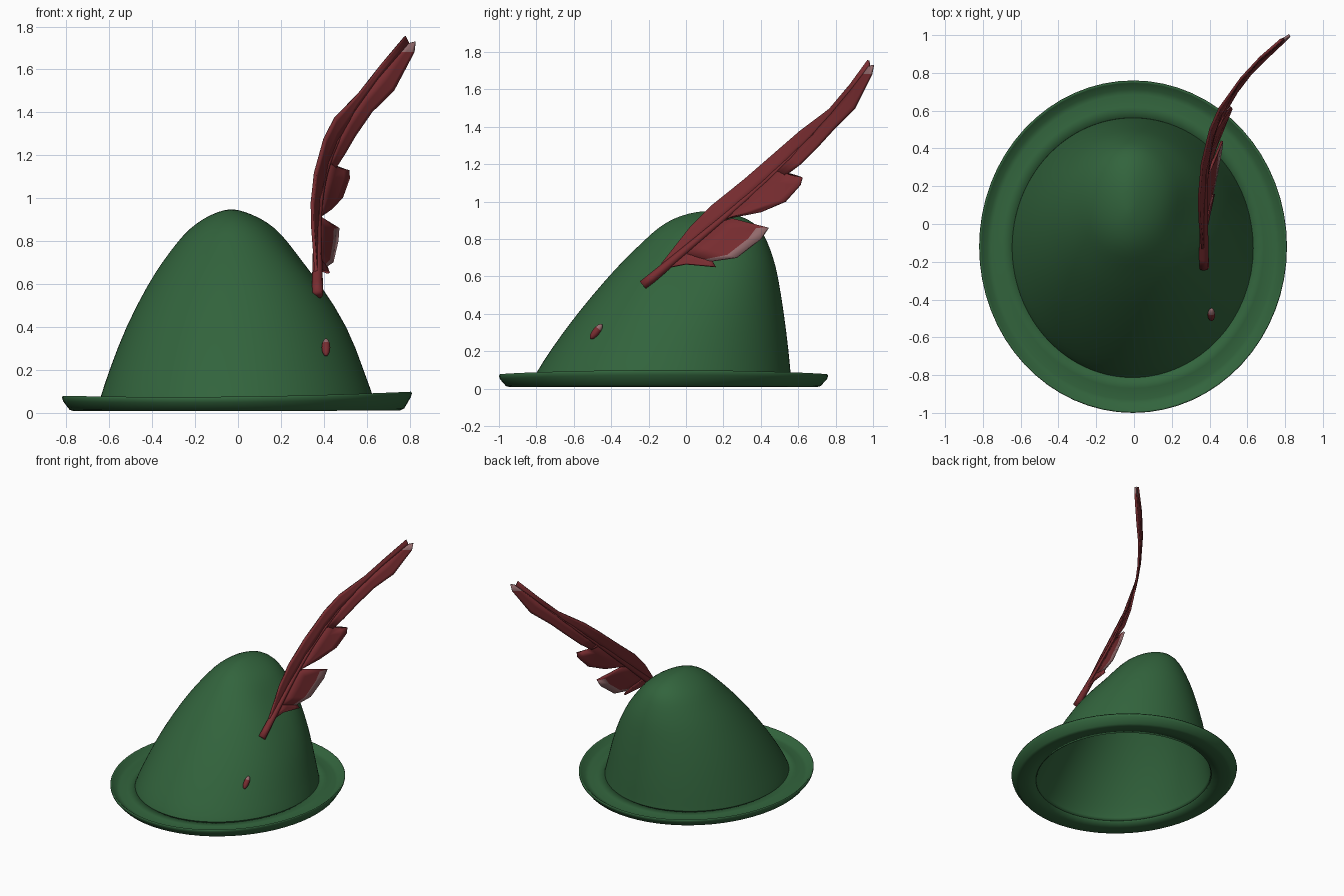
import bpy, bmesh, math
from mathutils import Vector

if "Cube" in bpy.data.objects:
    bpy.data.objects.remove(bpy.data.objects["Cube"])


def material(name, rgb):
    m = bpy.data.materials.new(name)
    m.use_nodes = True
    m.diffuse_color = (*rgb, 1)
    bsdf = m.node_tree.nodes["Principled BSDF"]
    bsdf.inputs["Base Color"].default_value = (*rgb, 1)
    bsdf.inputs["Roughness"].default_value = 0.8
    return m


green = material("felt green", (0.032, 0.127, 0.046))
wine = material("feather wine red", (0.19, 0.026, 0.03))
dusty = material("feather dusty pink", (0.30, 0.15, 0.155))


def finish(bm, name, mats):
    bmesh.ops.recalc_face_normals(bm, faces=bm.faces)
    mesh = bpy.data.meshes.new(name)
    bm.to_mesh(mesh)
    bm.free()
    ob = bpy.data.objects.new(name, mesh)
    bpy.context.collection.objects.link(ob)
    for m in mats:
        mesh.materials.append(m)
    for p in mesh.polygons:
        p.use_smooth = True
    return ob


def ring(bm, x0, x1, y0, y1, z, n=64):
    """Elliptical ring fitted to the given x and y limits."""
    loop = []
    for i in range(n):
        a = math.tau * i / n
        loop.append(bm.verts.new(((x0 + x1) / 2 + (x1 - x0) / 2 * math.cos(a),
                                  (y0 + y1) / 2 + (y1 - y0) / 2 * math.sin(a), z)))
    return loop


def bridge(bm, a, b):
    for i in range(len(a)):
        j = (i + 1) % len(a)
        bm.faces.new((a[i], a[j], b[j], b[i]))


# Crown: stacked ellipses leaning to the back
sections = [
    (-.65, .64, -.82, .565, .04), (-.64, .63, -.805, .56, .08),
    (-.60, .585, -.73, .55, .2), (-.525, .515, -.585, .525, .4),
    (-.42, .41, -.415, .493, .6), (-.355, .34, -.32, .468, .7),
    (-.28, .25, -.215, .43, .8), (-.225, .185, -.15, .395, .86),
    (-.155, .105, -.07, .33, .91), (-.09, .03, .02, .24, .938),
    (-.05, -.01, .08, .17, .948)]
bm = bmesh.new()
rings = [ring(bm, *s) for s in sections]
for a, b in zip(rings, rings[1:]):
    bridge(bm, a, b)
bm.faces.new(rings[-1])
# Soft dent where the feather presses on the felt
for v in bm.verts:
    if v.co.x > 0:
        d2 = ((v.co.y - .02) / .2) ** 2 + ((v.co.z - .7) / .14) ** 2
        v.co.x -= .045 * math.exp(-d2)
crown = finish(bm, "crown", [green])
sub = crown.modifiers.new("smooth", "SUBSURF")
sub.levels = sub.render_levels = 1
shell = crown.modifiers.new("felt thickness", "SOLIDIFY")
shell.thickness = 0.015
shell.offset = -1

# Brim: sheet with an upturned lip; each entry is (0 crown to 1 edge, height)
inner, outer = (-.645, .635, -.815, .56), (-.82, .81, -1.0, .76)
profile = [(-.02, .055), (.3, .046), (.62, .036), (.76, .04), (.93, .07),
           (.98, .076), (1, .068), (.97, .05), (.8, .014), (.7, .008),
           (.35, .014), (-.02, .025)]
bm = bmesh.new()
rings = [ring(bm, *[i + (o - i) * t for i, o in zip(inner, outer)], z)
         for t, z in profile]
for a, b in zip(rings, rings[1:] + rings[:1]):
    bridge(bm, a, b)
for v in bm.verts:
    v.co.z += (.02 * v.co.x ** 2 + .012 * v.co.x) * min(1, v.co.z / .04)
brim = finish(bm, "brim", [green])


# Feather: everything lies on one curved sheet described by y and z
def spine_z(y):
    s = y + .22
    return .56 + .83 * s + .08 * s ** 4


def on_sheet(y, z):
    x = .37 + .45 * max(y, 0) ** 3 + .22 * (spine_z(y) - z)
    return Vector((x, y, z))


# Each vane entry is (y on the shaft, y at the edge, z at the edge)
vanes = {
    "feather_upper_vane": [
        (-.14, -.13, .67), (-.08, -.09, .72), (0, .02, .86), (.1, .14, .98),
        (.28, .315, 1.12), (.47, .5, 1.28), (.58, .61, 1.375),
        (.72, .77, 1.495), (.85, .88, 1.625), (.98, .975, 1.755)],
    "feather_down_tuft": [
        (-.14, -.1, .645), (-.08, 0, .665), (-.03, .16, .65), (0, .13, .7)],
    "feather_lower_barb": [
        (-.02, .13, .68), (.03, .27, .7), (.08, .4, .8), (.13, .44, .86),
        (.17, .25, .91)],
    "feather_middle_barb": [
        (.17, .25, .92), (.22, .4, .945), (.32, .53, 1.0), (.42, .61, 1.09),
        (.47, .62, 1.13), (.5, .53, 1.14)],
    "feather_tip_vane": [
        (.48, .53, 1.14), (.56, .61, 1.2), (.68, .7, 1.29), (.78, .8, 1.4),
        (.88, .9, 1.5), (.95, .99, 1.68), (.98, 1.0, 1.73)]}
fractions = (0, .4, .8, 1)
for name, stations in vanes.items():
    bm = bmesh.new()
    grid = []
    for sy, ey, ez in stations:
        sz = spine_z(sy)
        grid.append([bm.verts.new(on_sheet(sy + (ey - sy) * f, sz + (ez - sz) * f))
                     for f in fractions])
    for a, b in zip(grid, grid[1:]):
        for k in range(len(fractions) - 1):
            f = bm.faces.new((a[k], a[k + 1], b[k + 1], b[k]))
            c = f.calc_center_median()
            frayed = k == 2 and spine_z(c.y) - c.z > .19
            f.material_index = 1 if frayed or c.z > 1.7 else 0
    ob = finish(bm, name, [wine, dusty])
    mod = ob.modifiers.new("vane thickness", "SOLIDIFY")
    mod.thickness = 0.014
    mod.offset = 0

# Shaft: tapered tube along the sheet
bm = bmesh.new()
rings = []
steps, sides = 24, 8
for i in range(steps + 1):
    t = i / steps
    y = -.23 + 1.21 * t
    c = on_sheet(y, spine_z(y))
    d = (on_sheet(y + .01, spine_z(y + .01)) - c).normalized()
    u = d.cross(Vector((1, 0, 0))).normalized()
    w = d.cross(u)
    r = .022 * (1 - t) ** 1.3 + .005
    rings.append([bm.verts.new(c + r * (u * math.cos(math.tau * k / sides)
                                        + w * math.sin(math.tau * k / sides)))
                  for k in range(sides)])
for a, b in zip(rings, rings[1:]):
    bridge(bm, a, b)
bm.faces.new(rings[0])
bm.faces.new(rings[-1])
finish(bm, "feather_shaft", [wine])

# Shaft end poking out lower on the crown
bm = bmesh.new()
bmesh.ops.create_uvsphere(bm, u_segments=12, v_segments=8, radius=1)
for f in bm.faces:
    f.material_index = 1 if f.calc_center_median().z > .3 else 0
nub = finish(bm, "shaft_end", [wine, dusty])
nub.scale = (.02, .02, .05)
nub.location = (.41, -.48, .305)
nub.rotation_euler = (math.radians(-38), 0, 0)
